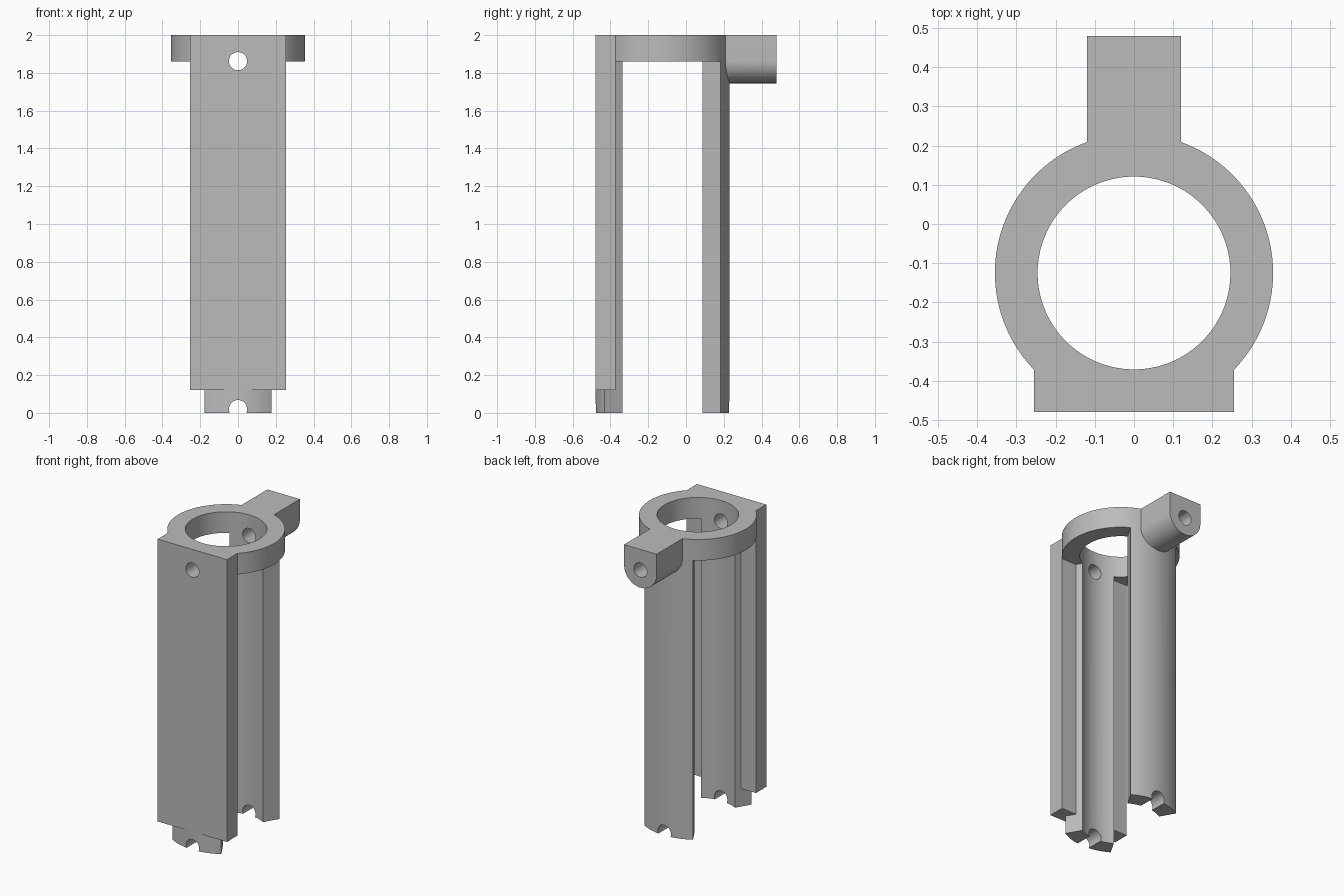
import bpy
from math import sin, cos, pi, radians

cube = bpy.data.objects.get("Cube")
if cube:
    bpy.data.objects.remove(cube, do_unlink=True)

CY = -0.125                      # tube axis in y
OUTER, BORE = 0.355, 0.246
RING_Z, TOP = 1.86, 2.0

grey = bpy.data.materials.new("plain grey")
grey.use_nodes = True
grey.diffuse_color = (0.5, 0.5, 0.5, 1)
grey.node_tree.nodes["Principled BSDF"].inputs["Base Color"].default_value = (0.5, 0.5, 0.5, 1)


def arc(cx, cy, r, start, end, n):
    """Points along an arc, both ends included."""
    return [(cx + r * cos(start + (end - start) * i / n),
             cy + r * sin(start + (end - start) * i / n)) for i in range(n + 1)]


def circle(cx, cy, r, n):
    return arc(cx, cy, r, 0, 2 * pi, n)[:-1]


def prism(name, profile, lo, hi, axis="Z"):
    """Extrude a counter-clockwise profile along Z (x, y) or Y (x, z)."""
    n = len(profile)
    if axis == "Z":
        verts = [(a, b, h) for h in (lo, hi) for a, b in profile]
    else:
        verts = [(a, h, b) for h in (hi, lo) for a, b in profile]
    faces = [tuple(reversed(range(n))), tuple(range(n, 2 * n))]
    faces += [(i, (i + 1) % n, n + (i + 1) % n, n + i) for i in range(n)]
    mesh = bpy.data.meshes.new(name)
    mesh.from_pydata(verts, [], faces)
    mesh.materials.append(grey)
    obj = bpy.data.objects.new(name, mesh)
    bpy.context.collection.objects.link(obj)
    return obj


def combine(body, part, operation):
    """Apply a boolean and remove the tool part."""
    mod = body.modifiers.new(operation.lower(), "BOOLEAN")
    mod.operation, mod.solver, mod.object = operation, "EXACT", part
    bpy.context.view_layer.objects.active = body
    bpy.ops.object.modifier_apply(modifier=mod.name)
    bpy.data.objects.remove(part, do_unlink=True)


# Round tube, opened at both sides to leave a front and a back arm
body = prism("tube_holder", circle(0, CY, OUTER, 128), 0, TOP)
for side in (1, -1):
    spread = radians(60)
    wedge = [(side * 0.002, CY),
             (side * cos(spread), CY - side * sin(spread)),
             (side * cos(spread), CY + side * sin(spread))]
    combine(body, prism("side_window", wedge, -0.2, RING_Z), "DIFFERENCE")

# Flat front plate
plate = [(-0.255, -0.4803), (0.255, -0.4803), (0.255, -0.372), (-0.255, -0.372)]
combine(body, prism("front_plate", plate, 0.12, TOP), "UNION")

# Rear lug with a rounded underside
lug = arc(0, 1.865, 0.12, pi, 2 * pi, 32) + [(0.12, TOP), (-0.12, TOP)]
combine(body, prism("rear_lug", lug, 0.16, 0.48, "Y"), "UNION")

# Main bore, upper pin hole and lower pin notches
combine(body, prism("bore", circle(0, CY, BORE, 128), -0.2, 2.2), "DIFFERENCE")
for height in (1.862, 0.02):
    hole = prism("pin_hole", circle(0, height, 0.048, 40), -0.7, 0.7, "Y")
    combine(body, hole, "DIFFERENCE")

# Smooth round walls with crisp edges
bpy.ops.object.select_all(action="DESELECT")
body.select_set(True)
bpy.context.view_layer.objects.active = body
bpy.ops.object.shade_smooth_by_angle(angle=radians(20))
